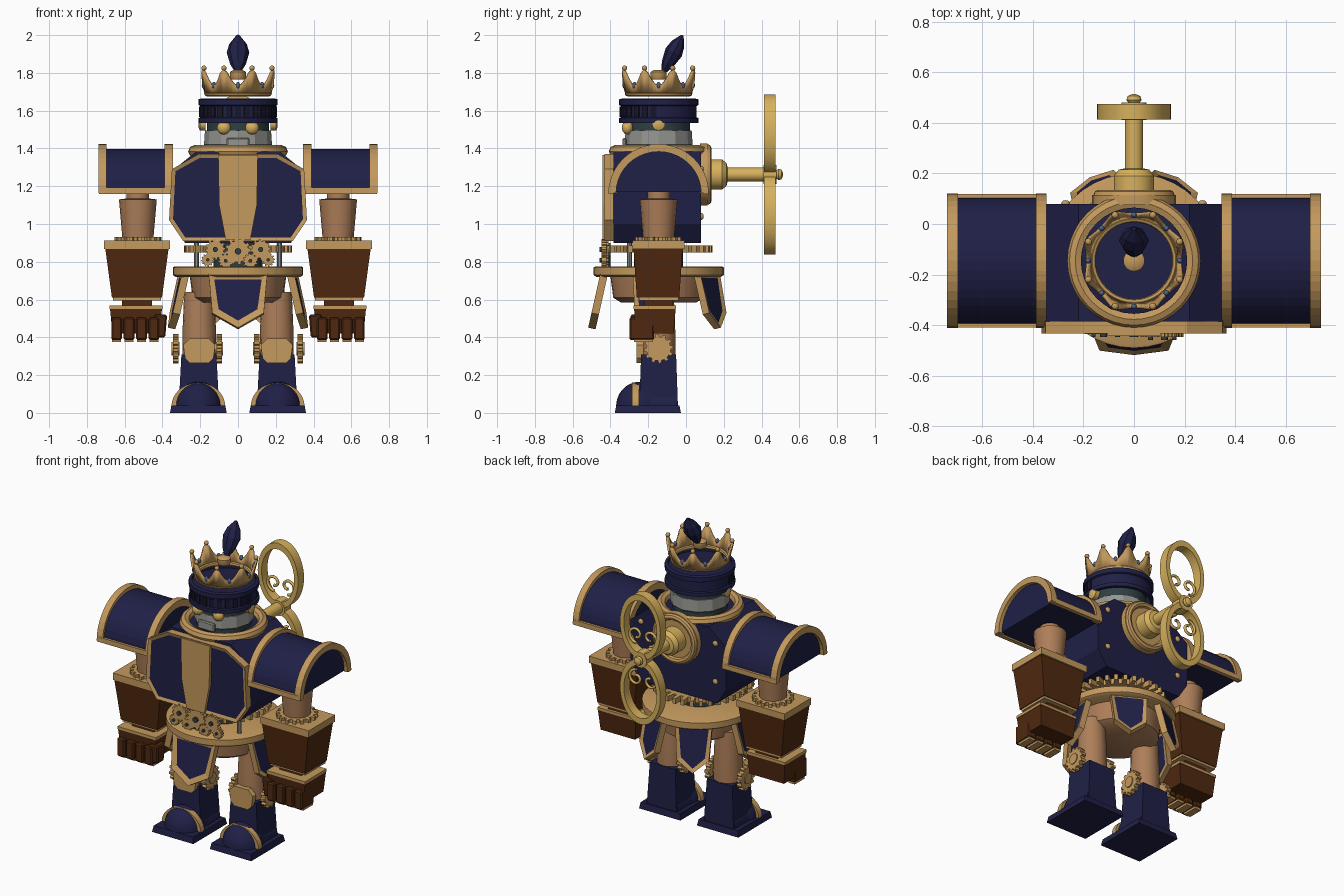
import bpy, bmesh, math
from mathutils import Matrix

cube = bpy.data.objects.get("Cube")
if cube:
    bpy.data.objects.remove(cube)

CY = -0.145          # depth of the body's vertical axis
PI = math.pi


def material(name, r, g, b):
    m = bpy.data.materials.new(name)
    m.use_nodes = True
    m.diffuse_color = (r, g, b, 1)
    m.node_tree.nodes["Principled BSDF"].inputs["Base Color"].default_value = (r, g, b, 1)
    return m


NAVY = material("navy enamel", .014, .014, .062)
GOLD = material("brass trim", .55, .32, .11)
KEY = material("bright gold", .68, .44, .11)
TAN = material("copper limb", .42, .21, .10)
BROWN = material("brown leather", .08, .022, .005)
GREY = material("steel", .30, .30, .28)
SLATE = material("dark slate", .030, .050, .055)
SLOT = material("slot black", .008, .008, .022)
GEM = material("blue gem", .08, .14, .28)


def finish(name, bm, *mats, smooth=False):
    bmesh.ops.recalc_face_normals(bm, faces=bm.faces)
    me = bpy.data.meshes.new(name)
    bm.to_mesh(me)
    bm.free()
    for m in mats:
        me.materials.append(m)
    if smooth:
        me.polygons.foreach_set("use_smooth", [True] * len(me.polygons))
        me.set_sharp_from_angle(angle=math.radians(35))
    ob = bpy.data.objects.new(name, me)
    bpy.context.collection.objects.link(ob)
    return ob


def prism(name, pts, axis, a, b, mat, panel=None, inset=.03, depth=.008):
    """Extrude a 2D outline along an axis; panel gives both caps a recessed colour."""
    bm = bmesh.new()
    put = {"x": lambda u, v, t: (t, u, v), "y": lambda u, v, t: (u, t, v),
           "z": lambda u, v, t: (u, v, t)}[axis]
    lo, hi = ([bm.verts.new(put(u, v, t)) for u, v in pts] for t in (a, b))
    caps = [bm.faces.new(lo), bm.faces.new(hi)]
    for i in range(len(pts)):
        j = (i + 1) % len(pts)
        bm.faces.new((lo[i], lo[j], hi[j], hi[i]))
    if panel:
        bmesh.ops.recalc_face_normals(bm, faces=bm.faces)
        for f in caps:
            bmesh.ops.inset_region(bm, faces=[f], thickness=inset, depth=-depth)
            f.material_index = 1
    return finish(name, bm, mat, panel or mat)


def taper(name, x, y, z0, z1, bottom, top, mat, bevel=0):
    """Box whose bottom and top have their own width and depth."""
    bm = bmesh.new()
    bmesh.ops.create_cube(bm, size=1)
    for v in bm.verts:
        w, d = top if v.co.z > 0 else bottom
        v.co = (x + v.co.x * w, y + v.co.y * d, z1 if v.co.z > 0 else z0)
    if bevel:
        bmesh.ops.bevel(bm, geom=bm.edges[:], offset=bevel, segments=1, affect='EDGES')
    return finish(name, bm, mat)


def box(name, x, y, z0, z1, w, d, mat, bevel=0):
    return taper(name, x, y, z0, z1, (w, d), (w, d), mat, bevel)


TURN = {"z": Matrix(), "y": Matrix.Rotation(-PI / 2, 4, "X"), "x": Matrix.Rotation(PI / 2, 4, "Y")}


def lathe(name, prof, loc, mat, axis="z", seg=32, closed=False, scale=(1, 1, 1), smooth=True):
    """Spin (radius, height) points about an axis through loc."""
    bm = bmesh.new()
    rings = [[bm.verts.new((r * math.cos(2 * PI * k / seg), r * math.sin(2 * PI * k / seg), h))
              for k in range(seg)] for r, h in prof]
    for a, b in zip(rings, rings[1:] + (rings[:1] if closed else [])):
        for k in range(seg):
            n = (k + 1) % seg
            bm.faces.new((a[k], a[n], b[n], b[k]))
    if not closed:
        bm.faces.new(rings[0])
        bm.faces.new(rings[-1])
    bm.transform(Matrix.Translation(loc) @ Matrix.Diagonal((*scale, 1)) @ TURN[axis])
    return finish(name, bm, mat, smooth=smooth)


def drum(name, r, h0, h1, loc, mat, axis="z", seg=32):
    return lathe(name, [(r, h0), (r, h1)], loc, mat, axis, seg)


def torus(name, R, r, loc, mat, axis="z"):
    prof = [(R + r * math.cos(k * PI / 4), r * math.sin(k * PI / 4)) for k in range(8)]
    return lathe(name, prof, loc, mat, axis, 40, True)


def ball(name, loc, radii, mat):
    bm = bmesh.new()
    bmesh.ops.create_uvsphere(bm, u_segments=16, v_segments=10, radius=1)
    bm.transform(Matrix.Translation(loc) @ Matrix.Diagonal((*radii, 1)))
    return finish(name, bm, mat, smooth=True)


def gear(name, u, v, r, teeth, axis, a, b):
    pts = [(u + q * math.cos(2 * PI * (k + o) / teeth), v + q * math.sin(2 * PI * (k + o) / teeth))
           for k in range(teeth) for o, q in ((0, r), (.4, r), (.5, r * .82), (.9, r * .82))]
    return prism(name, pts, axis, a, b, GOLD)


def arc(u, v, ru, rv, n=20):
    return [(u + ru * math.cos(PI * k / n), v + rv * math.sin(PI * k / n)) for k in range(n + 1)]


def arch(name, u, v, ru, rv, t, axis, a, b, mat):
    return prism(name, arc(u, v, ru, rv) + arc(u, v, ru - t, rv - t)[::-1], axis, a, b, mat)


def both(half):
    """Complete an outline from its right half by reflection."""
    return half + [(-u, v) for u, v in reversed(half) if u]


# Torso and chest plate
body = both([(.28, .90), (.345, 1.0), (.35, 1.28), (.22, 1.385)])
prism("torso", body, "y", -.385, .08, NAVY)
plate = both([(.29, .91), (.365, 1.02), (.35, 1.29), (.21, 1.37)])
prism("chest_plate", plate, "y", -.432, -.385, GOLD, NAVY, .022)
prism("chest_stripe", both([(.065, .915), (.10, 1.1), (.105, 1.365)]), "y", -.442, -.42, GOLD)
torus("collar", .232, .032, (0, CY, 1.385), GOLD)
drum("neck", .165, 1.36, 1.42, (0, CY, 0), SLATE)

# Waist gears, belt and hips
drum("waist_core", .13, .75, .92, (0, CY, 0), SLATE)
gear("waist_ring_gear", 0, CY, .285, 32, "z", .85, .885)
for i, (x, z, r) in enumerate([(0, .855, .07), (.12, .865, .055), (-.12, .865, .055),
                               (.065, .805, .04), (-.065, .805, .04), (.16, .81, .035), (-.16, .81, .035)]):
    y = -.435 - .012 * (i % 2)
    gear("belly_gear", x, z, r, 12, "y", y, y + .025)
    drum("belly_gear_hub", r * .25, 0, .012, (x, y - .012, z), SLATE, "y", 12)
prism("belly_back_plate", both([(.06, .775), (.10, .83), (.06, .90)]), "y", -.41, -.40, SLATE)
lathe("belt", [(.33, .72), (.345, .73), (.345, .77), (.335, .775)], (0, CY, 0), GOLD, seg=40)
lathe("hips", [(.20, .585), (.24, .61), (.255, .72)], (0, CY, 0), TAN)

# Skirt plates flaring out around the belt
for turn, w, rim in [(0, .155, .04), (85, .11, .028), (-85, .11, .028), (152, .11, .028), (-152, .11, .028)]:
    shield = both([(w, 0), (w * .88, -.21), (0, -.29)])
    ob = prism("skirt_plate", shield, "y", -.02, .02, GOLD, NAVY, rim)
    ob.data.transform(Matrix.Translation((0, CY, .73)) @ Matrix.Rotation(math.radians(turn), 4, "Z")
                      @ Matrix.Translation((0, -.29, 0)) @ Matrix.Rotation(-.22, 4, "X"))

# Head
lathe("jaw", [(.15, 1.395), (.18, 1.42), (.175, 1.495)], (0, CY, 0), GREY, seg=12, smooth=False)
drum("face_band", .165, 1.48, 1.56, (0, CY, 0), SLATE)
lathe("visor", [(.19, 1.535), (.21, 1.535), (.21, 1.56), (.2, 1.565), (.2, 1.625), (.21, 1.63),
                (.21, 1.66), (.19, 1.665)], (0, CY, 0), NAVY, closed=True)
drum("helmet_top", .195, 1.63, 1.65, (0, CY, 0), NAVY)
for k in range(-6, 7):
    ob = box("visor_slot", 0, -.202, 1.567, 1.623, .03, .008, SLOT)
    ob.data.transform(Matrix.Translation((0, CY, 0)) @ Matrix.Rotation(k * .24, 4, "Z"))
box("jaw_guard", 0, -.325, 1.40, 1.455, .12, .02, GREY, .006)

# Crown with eight points
bm = bmesh.new()
low, top = [], []
for k in range(64):
    a = 2 * PI * (k + 4) / 64
    peak = (.5 + .5 * math.cos(PI * k / 4)) ** 1.5
    for ring, r, z in ((low, .163, 1.685), (top, .178 + .017 * peak, 1.738 + .082 * peak)):
        ring.append(bm.verts.new((r * math.cos(a), CY + r * math.sin(a), z)))
for k in range(64):
    n = (k + 1) % 64
    bm.faces.new((low[k], low[n], top[n], top[k]))
crown = finish("crown", bm, GOLD, smooth=True)
crown.modifiers.new("thickness", "SOLIDIFY").thickness = .012
torus("crown_base", .165, .014, (0, CY, 1.69), GOLD)
for k in range(8):
    a = 2 * PI * (k + .5) / 8
    c, s = math.cos(a), math.sin(a)
    ball("crown_bead", (.195 * c, CY + .195 * s, 1.825), (.014,) * 3, GOLD)
    c, s = math.cos(a + PI / 8), math.sin(a + PI / 8)
    ball("crown_gem", (.181 * c, CY + .181 * s, 1.735), (.011, .011, .018), GEM)
lathe("plume_socket", [(.035, 1.765), (.042, 1.775), (.042, 1.805), (.025, 1.815)], (0, CY, 0), GOLD)
lathe("plume", [(.012, -.115), (.042, -.06), (.06, .01), (.046, .06), (.008, .112)], (0, 0, 0), NAVY,
      seg=8, scale=(1, .8, 1), smooth=False).data.transform(
    Matrix.Translation((0, -.07, 1.9)) @ Matrix.Rotation(-.48, 4, "X"))

# Wind-up key on the back
KZ = 1.262
drum("key_mount", .165, .075, .115, (0, 0, KZ), GOLD, "y")
torus("key_mount_rim", .14, .02, (0, .115, KZ), GOLD, "y")
lathe("key_shaft", [(.08, .11), (.08, .19), (.06, .215), (.036, .22), (.036, .43)], (0, 0, KZ), KEY, "y")
drum("key_hub", .05, .41, .48, (0, 0, KZ), KEY, "y")
lathe("key_knob", [(.015, .47), (.03, .49), (.025, .505), (.008, .513)], (0, 0, KZ), KEY, "y", 16)
for s in (1, -1):
    z = KZ + s * .212
    lathe("key_loop", [(.212, .413), (.212, .475), (.172, .475), (.172, .413)], (0, 0, z), KEY, "y",
          40, True, (.69, 1, 1))
    for side in (1, -1):
        cu = bpy.data.curves.new("key_scroll", "CURVE")
        cu.dimensions, cu.bevel_depth, cu.bevel_resolution = "3D", .009, 1
        cu.materials.append(KEY)
        sp = cu.splines.new("POLY")
        sp.points.add(20)
        for k, p in enumerate(sp.points):
            a, r = -PI / 2 + k * .32, .055 - k * .0019
            p.co = (side * (.05 + r * math.cos(a)), .445, z + s * (-.07 + r * math.sin(a)), 1)
        bpy.context.collection.objects.link(bpy.data.objects.new("key_scroll", cu))

# Everything that comes in left and right pairs
for s in (1, -1):
    L = "left_" if s > 0 else "right_"

    def X(n, f, a, *rest):
        return f(L + n, s * a, *rest)

    ball(L + "eye", (s * .075, -.31, 1.51), (.036, .03, .036), KEY)
    lathe(L + "ear_disc", [(.035, 0), (.035, s * .03), (.018, s * .038)], (s * .172, CY, 1.53), KEY, "x", 16)
    drum(L + "waist_rod", .014, .76, .91, (s * .22, -.3, 0), GREY, seg=10)
    for z in (1.04, 1.29):
        ball(L + "back_bolt", (s * .27, .082, z), (.018, .012, .018), GOLD)

    # Shoulder barrel with brass rims and rails
    prism(L + "shoulder_barrel", arc(CY, 1.17, .25, .228), "x", s * .36, s * .715, NAVY)
    arch(L + "shoulder_inner_rim", CY, 1.165, .265, .258, .045, "x", s * .345, s * .388, GOLD)
    arch(L + "shoulder_outer_rim", CY, 1.165, .265, .258, .04, "x", s * .695, s * .738, GOLD)
    for y in (-.396, .106):
        X("shoulder_rail", box, .54, y, 1.16, 1.192, .39, .026, GOLD)

    # Arm, gauntlet and fist
    lathe(L + "upper_arm", [(.08, .90), (.1, 1.13), (.06, 1.135), (.06, 1.175)], (s * .53, CY, 0), TAN, seg=16)
    gear(L + "elbow_gear", s * .53, CY, .125, 16, "z", .91, .932)
    X("gauntlet_cuff", box, .535, CY, .868, .912, .35, .275, GOLD)
    X("gauntlet", taper, .535, CY - .003, .61, .87, (.265, .225), (.335, .26), BROWN)
    X("wrist_trim", box, .535, CY, .595, .612, .255, .21, GOLD)
    X("wrist", box, .535, CY, .55, .6, .16, .15, BROWN)
    X("hand_trim", box, .54, -.165, .55, .568, .28, .225, GOLD)
    X("fist", taper, .54, -.165, .42, .552, (.25, .2), (.275, .22), BROWN)
    for i in range(4):
        x = .445 + i * .066
        X("finger", box, x, -.235, .385, .505, .056, .13, BROWN, .008)
        X("finger_joint", box, x, -.225, .374, .39, .046, .1, GOLD)
    X("thumb", taper, .41, -.25, .4, .52, (.05, .07), (.07, .09), BROWN, .008)

    # Leg, knee and boot
    lathe(L + "thigh", [(.09, .28), (.088, .45), (.08, .64)], (s * .205, CY, 0), TAN, seg=16)
    X("shin", taper, .207, CY, .03, .31, (.215, .205), (.185, .185), NAVY)
    knee = [(s * .205 + u, v) for u, v in both([(.05, .265), (.075, .29), (.085, .36), (.05, .395)])]
    prism(L + "knee_plate", knee, "y", -.262, -.225, GOLD)
    for x in (.085, .315):
        gear(L + "knee_gear", CY, .34, .078, 12, "x", s * x, s * (x + .03))
        drum(L + "knee_gear_hub", .035, 0, .042, (s * (x + .015) - .021, CY, .34), GOLD, "x", 12)
    X("sole", taper, .21, -.202, 0, .04, (.3, .35), (.285, .335), NAVY)
    prism(L + "boot_heel", arc(s * .208, .035, .115, .11), "y", -.24, -.05, NAVY)
    dome = [(.125 * math.cos(k * PI / 17), .13 * math.sin(k * PI / 17)) for k in range(9)]
    lathe(L + "boot_toe", dome, (s * .21, -.245, .035), NAVY)
    arch(L + "boot_band", s * .21, .035, .142, .125, .03, "y", -.287, -.25, GOLD)
